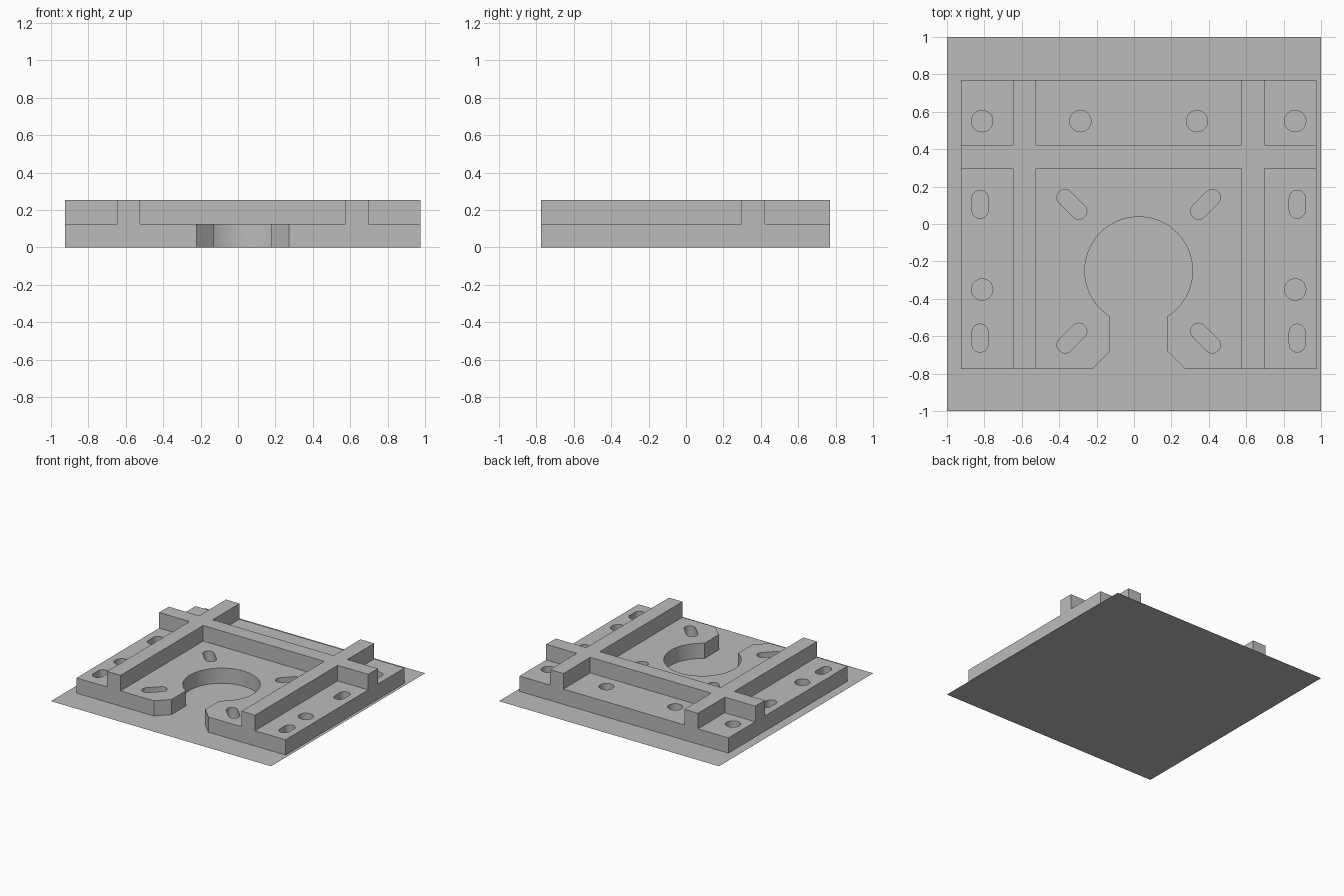
import bpy
import bmesh
from math import sin, cos, pi, atan2, radians

if "Cube" in bpy.data.objects:
    bpy.data.objects.remove(bpy.data.objects["Cube"], do_unlink=True)

MID = 0.025                      # mirror line of the bracket
LEFT, RIGHT = -0.925, 0.975
FRONT, BACK = -0.775, 0.77
DECK, TOP = 0.125, 0.253

grey = bpy.data.materials.new("plain grey")
grey.use_nodes = True
grey.diffuse_color = (0.5, 0.5, 0.5, 1)
grey.node_tree.nodes["Principled BSDF"].inputs["Base Color"].default_value = (0.5, 0.5, 0.5, 1)


def arc(cx, cy, r, start, end, steps):
    return [(cx + r * cos(start + (end - start) * i / steps),
             cy + r * sin(start + (end - start) * i / steps)) for i in range(steps + 1)]


def mirror(points):
    return [(2 * MID - x, y) for x, y in reversed(points)]


def slot(cx, cy, angle, half=0.032, r=0.043):
    """Rounded slot outline whose long axis points along angle."""
    dx, dy = half * cos(angle), half * sin(angle)
    return (arc(cx + dx, cy + dy, r, angle - pi / 2, angle + pi / 2, 12)
            + arc(cx - dx, cy - dy, r, angle + pi / 2, angle + 3 * pi / 2, 12))


def slab(name, outlines, z0, z1):
    """Extrude a filled outline; later outlines become holes."""
    curve = bpy.data.curves.new(name + " profile", "CURVE")
    curve.dimensions = "2D"
    curve.fill_mode = "BOTH"
    curve.extrude = (z1 - z0) / 2
    for pts in outlines:
        spline = curve.splines.new("POLY")
        spline.points.add(len(pts) - 1)
        for p, (x, y) in zip(spline.points, pts):
            p.co = (x, y, 0, 1)
        spline.use_cyclic_u = True
    helper = bpy.data.objects.new(name + " helper", curve)
    bpy.context.collection.objects.link(helper)
    deps = bpy.context.evaluated_depsgraph_get()
    mesh = bpy.data.meshes.new_from_object(helper.evaluated_get(deps))
    bpy.data.objects.remove(helper, do_unlink=True)
    bm = bmesh.new()
    bm.from_mesh(mesh)
    bmesh.ops.remove_doubles(bm, verts=bm.verts, dist=0.0001)
    bmesh.ops.translate(bm, verts=bm.verts, vec=(0, 0, (z0 + z1) / 2))
    bmesh.ops.recalc_face_normals(bm, faces=bm.faces)
    bm.to_mesh(mesh)
    bm.free()
    mesh.materials.clear()
    mesh.materials.append(grey)
    obj = bpy.data.objects.new(name, mesh)
    bpy.context.collection.objects.link(obj)
    bpy.ops.object.select_all(action="DESELECT")
    obj.select_set(True)
    bpy.context.view_layer.objects.active = obj
    bpy.ops.object.shade_smooth_by_angle(angle=radians(30))
    return obj


# Ground sheet
bpy.ops.mesh.primitive_plane_add(size=2)
sheet = bpy.context.object
sheet.name = "ground_sheet"
sheet.data.materials.append(grey)

# Plate outline with a keyhole opening and chamfered mouth at the front
bore_y, bore_r, throat = -0.25, 0.288, 0.153
a = atan2(-(bore_r ** 2 - throat ** 2) ** 0.5, -throat)
bore = arc(MID, bore_y, bore_r, a, a - 2 * (a + pi / 2) - 2 * pi, 64)
mouth = [(MID - 0.248, FRONT), (MID - throat, -0.68)]
outer = ([(LEFT, BACK), (LEFT, FRONT)] + mouth + bore
         + mirror(mouth) + [(RIGHT, FRONT), (RIGHT, BACK)])

# Round holes and slots, mirrored left to right
holes = []
for x, y in [(-0.812, 0.55), (-0.287, 0.55), (-0.812, -0.35)]:
    ring = arc(x, y, 0.057, 0, 2 * pi, 32)[:-1]
    holes += [ring, mirror(ring)]
for y, tilt in [(0.105, -pi / 4), (-0.61, pi / 4)]:
    for ring in (slot(-0.823, y, pi / 2), slot(-0.332, y, tilt, 0.052)):
        holes += [ring, mirror(ring)]
slab("mounting_plate", [outer] + holes, 0.0, DECK)

# Crossing ribs on the plate
xa, xb = -0.648, -0.525
ya, yb = 0.298, 0.422
half = [(xb, BACK), (xb, yb)]
left = [(xa, yb), (LEFT, yb), (LEFT, ya), (xa, ya), (xa, FRONT), (xb, FRONT), (xb, ya)]
left = half[::-1] + [(xa, BACK)] + left
slab("crossing_ribs", [left + mirror(left)], DECK, TOP)
